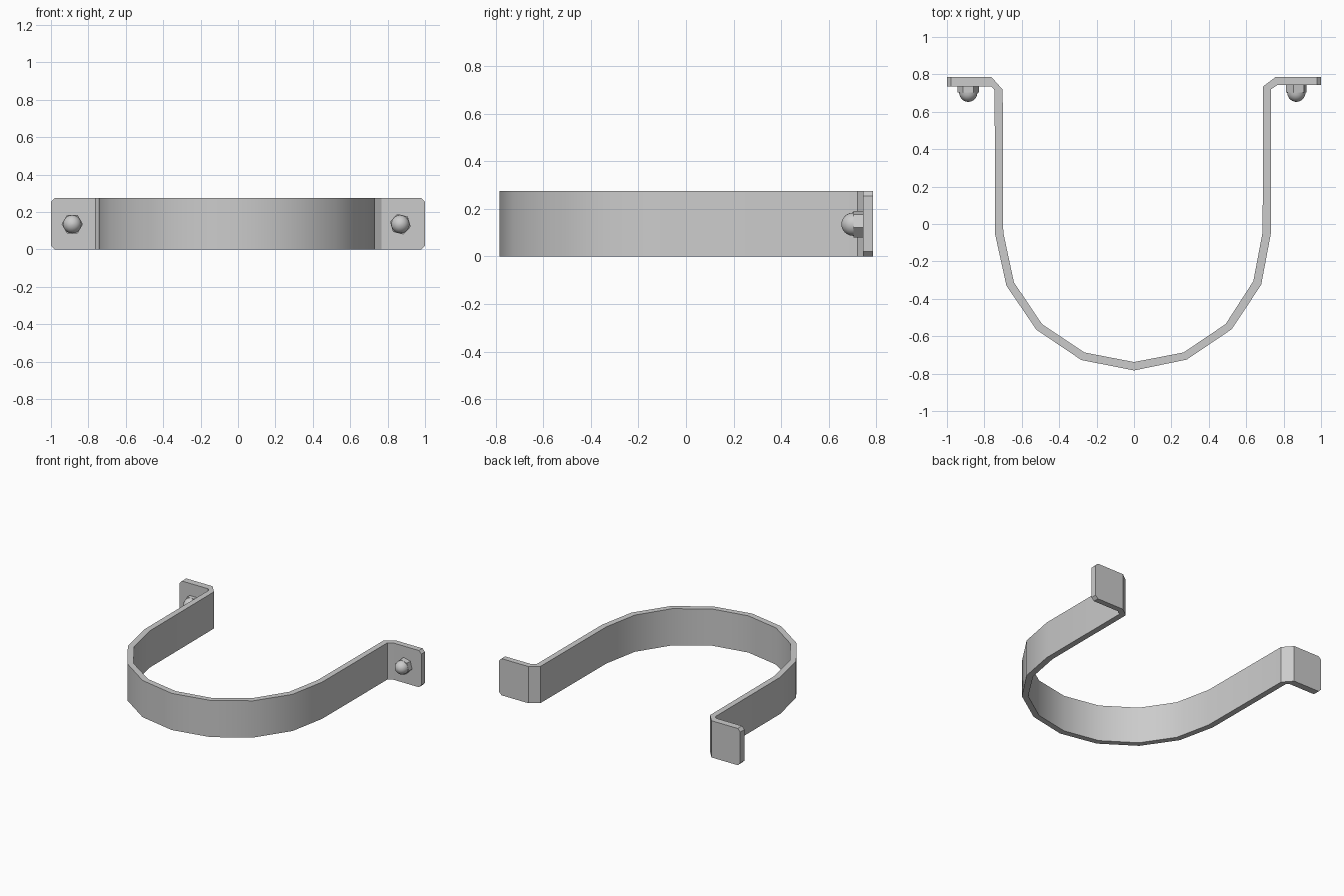
import bpy, bmesh, math
from mathutils import Matrix, Vector

if "Cube" in bpy.data.objects:
    bpy.data.objects.remove(bpy.data.objects["Cube"])

HEIGHT = 0.275

# Strap path seen from above: (outward/back side, other side) point pairs
SECTIONS = [
    ((-1.00, 0.786), (-1.00, 0.735)),
    ((-0.762, 0.786), (-0.762, 0.735)),
    ((-0.702, 0.718), (-0.745, 0.715)),
    ((-0.699, -0.045), (-0.743, -0.053)),
    ((-0.642, -0.312), (-0.682, -0.330)),
    ((-0.492, -0.535), (-0.522, -0.565)),
    ((-0.265, -0.687), (-0.282, -0.727)),
    ((0.0, -0.738), (0.0, -0.783)),
    ((0.265, -0.687), (0.282, -0.725)),
    ((0.490, -0.535), (0.522, -0.563)),
    ((0.638, -0.306), (0.680, -0.325)),
    ((0.688, -0.042), (0.732, -0.050)),
    ((0.690, 0.735), (0.733, 0.720)),
    ((0.757, 0.786), (0.767, 0.743)),
    ((1.00, 0.786), (1.00, 0.743)),
]


def finish(name, bm):
    bmesh.ops.recalc_face_normals(bm, faces=bm.faces)
    mesh = bpy.data.meshes.new(name)
    bm.to_mesh(mesh)
    bm.free()
    obj = bpy.data.objects.new(name, mesh)
    bpy.context.collection.objects.link(obj)
    bpy.ops.object.select_all(action='DESELECT')
    obj.select_set(True)
    bpy.context.view_layer.objects.active = obj
    bpy.ops.object.shade_smooth_by_angle(angle=math.radians(30))
    return obj


# Bent strap: a rectangular section carried along the path
bm = bmesh.new()
rings = []
for a, b in SECTIONS:
    rings.append([bm.verts.new((*a, 0)), bm.verts.new((*b, 0)),
                  bm.verts.new((*b, HEIGHT)), bm.verts.new((*a, HEIGHT))])
for r, s in zip(rings, rings[1:]):
    for i in range(4):
        j = (i + 1) % 4
        bm.faces.new((r[i], r[j], s[j], s[i]))
bm.faces.new(rings[0])
bm.faces.new(rings[-1])
# Clipped corners on the tab ends
ends = [e for e in bm.edges
        if all(abs(v.co.x) > 0.99 for v in e.verts)
        and abs(e.verts[0].co.z - e.verts[1].co.z) < 0.001]
bmesh.ops.bevel(bm, geom=ends, offset=0.021, offset_type='OFFSET',
                segments=1, affect='EDGES')
finish("strap", bm)


def lathe(name, profile, sides, x, y, z, turn):
    """Stack of rings (radius, depth) facing -y, closed at both ends."""
    bm = bmesh.new()
    loops = []
    for r, d in profile:
        loops.append([bm.verts.new((
            x + r * math.cos(turn + 2 * math.pi * k / sides), y - d,
            z + r * math.sin(turn + 2 * math.pi * k / sides)))
            for k in range(sides)])
    for p, q in zip(loops, loops[1:]):
        for k in range(sides):
            m = (k + 1) % sides
            bm.faces.new((p[k], p[m], q[m], q[k]))
    bm.faces.new(loops[0])
    bm.faces.new(loops[-1])
    finish(name, bm)


# Domed hex nuts on the two tabs
for side, x, y, turn in (("left", -0.886, 0.735, 0), ("right", 0.868, 0.743, math.radians(-14))):
    depth = y - 0.703
    lathe(side + "_hex_nut", [(0.057, -0.003), (0.057, depth)], 6, x, y, 0.135, turn)
    dome = [(0.049, 0)] + [(0.049 * math.cos(t), 0.05 * math.sin(t))
            for t in (math.radians(a) for a in (15, 30, 45, 60, 75, 87))]
    lathe(side + "_nut_dome", dome, 20, x, 0.703, 0.135, turn)
